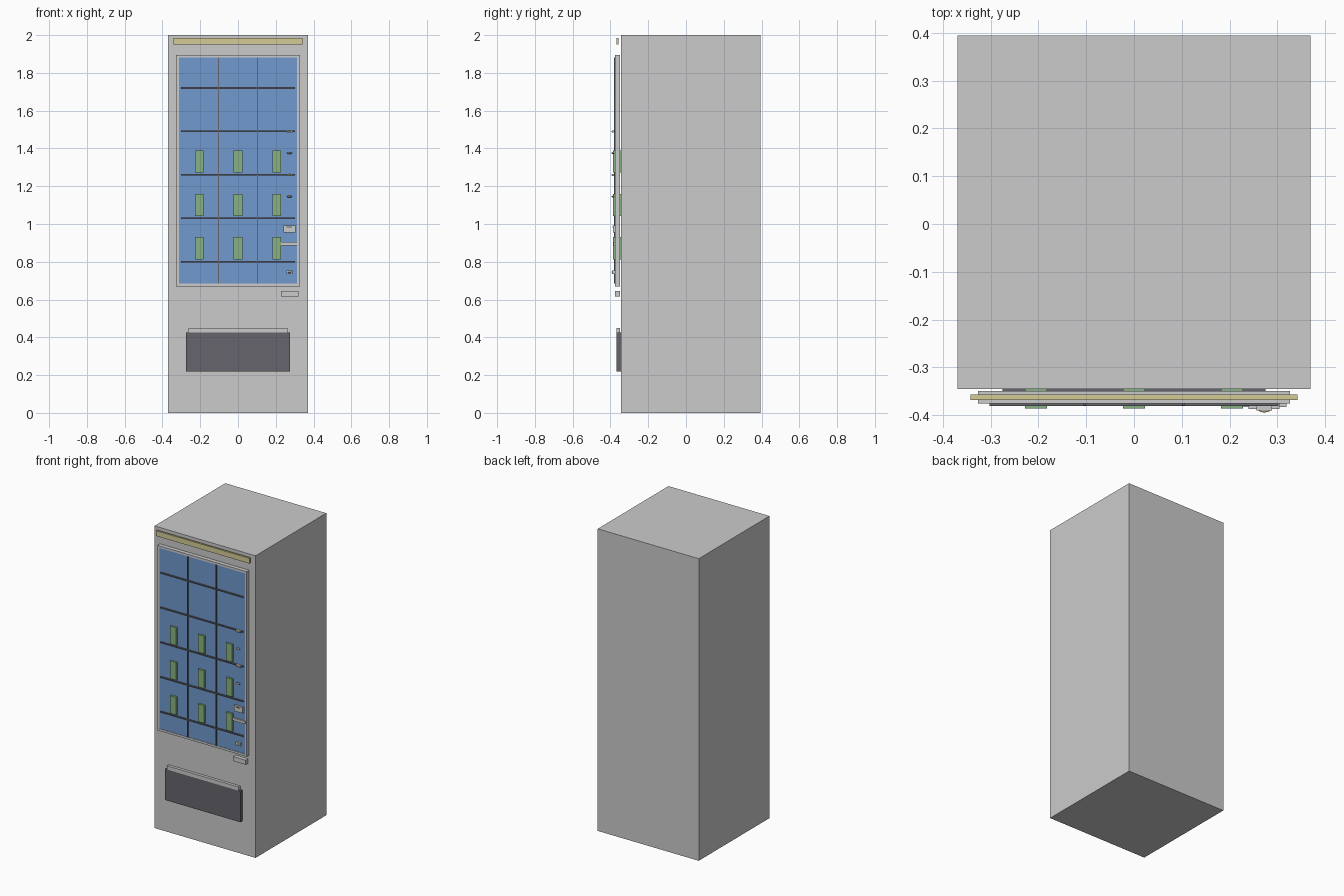
import bpy
import math

if "Cube" in bpy.data.objects:
    bpy.data.objects.remove(bpy.data.objects["Cube"])


def material(name, rgb):
    m = bpy.data.materials.new(name)
    m.diffuse_color = (*rgb, 1)
    m.use_nodes = True
    m.node_tree.nodes["Principled BSDF"].inputs["Base Color"].default_value = m.diffuse_color
    return m


BLUE = material("glass_blue", (0.16, 0.32, 0.62))
GREEN = material("product_green", (0.25, 0.45, 0.22))
YELLOW = material("lamp_yellow", (0.65, 0.6, 0.3))
DARK = material("dark_grey", (0.13, 0.13, 0.15))


def box(name, x, y, z, mat=None):
    """Box given by its (min, max) range on each axis."""
    r = (x, y, z)
    bpy.ops.mesh.primitive_cube_add(size=1, location=[(a + b) / 2 for a, b in r])
    ob = bpy.context.object
    ob.name = name
    ob.scale = [b - a for a, b in r]
    bpy.ops.object.transform_apply(location=False, rotation=False, scale=True)
    if mat:
        ob.data.materials.append(mat)
    return ob


# Cabinet and top light strip
box("cabinet", (-0.37, 0.37), (-0.345, 0.395), (0, 2))
box("light_strip", (-0.342, 0.342), (-0.369, -0.357), (1.95, 1.985), YELLOW)

# Window frame and glass
FY = (-0.376, -0.350)
for side, s in (("left", -1), ("right", 1)):
    box(f"window_frame_{side}", tuple(sorted((s * 0.313, s * 0.327))), FY, (0.67, 1.895))
box("window_frame_bottom", (-0.313, 0.313), FY, (0.67, 0.684))
box("window_frame_top", (-0.313, 0.313), FY, (1.881, 1.895))
box("window_glass", (-0.313, 0.313), (-0.373, -0.352), (0.684, 1.881), BLUE)

# Shelves and column dividers
for i in range(5):
    z = 0.80 + 0.23 * i
    box(f"shelf_{i}", (-0.303, 0.303), (-0.381, -0.360), (z - 0.004, z + 0.004), DARK)
for i, x in enumerate((-0.103, 0.103)):
    box(f"divider_{i}", (x - 0.003, x + 0.003), (-0.380, -0.360), (0.684, 1.881), DARK)

# Products on the three lower shelves
for row in range(3):
    for col in range(3):
        x, z = 0.205 * (col - 1), 0.813 + 0.23 * row
        box(f"product_{row}_{col}", (x - 0.023, x + 0.023), (-0.386, -0.345), (z, z + 0.117), GREEN)

# Selection buttons with small lamps
for i, z in enumerate((0.745, 1.26, 1.49)):
    h = 0.010 if i == 0 else 0.006
    box(f"button_plate_{i}", (0.257, 0.289), (-0.391, -0.376), (z - h, z + h))
for i, z in enumerate((0.745, 1.145, 1.26, 1.375, 1.49)):
    bpy.ops.mesh.primitive_uv_sphere_add(segments=8, ring_count=6, radius=1, location=(0.273, -0.387, z))
    ob = bpy.context.object
    ob.name = f"button_{i}"
    ob.scale = (0.014, 0.008, 0.005)
    ob.data.materials.append(YELLOW)

# Payment panel, card slot and coin return
box("payment_panel", (0.24, 0.305), (-0.387, -0.374), (0.955, 0.992))
box("payment_display", (0.256, 0.287), (-0.389, -0.387), (0.981, 0.986), DARK)
box("card_slot", (0.225, 0.319), (-0.383, -0.372), (0.886, 0.904))
box("coin_return", (0.227, 0.319), (-0.376, -0.350), (0.615, 0.645))

# Delivery bin and its upper lip
box("delivery_bin", (-0.275, 0.275), (-0.369, -0.345), (0.22, 0.425), DARK)
box("delivery_lip", (-0.262, 0.262), (-0.369, -0.350), (0.425, 0.45))
